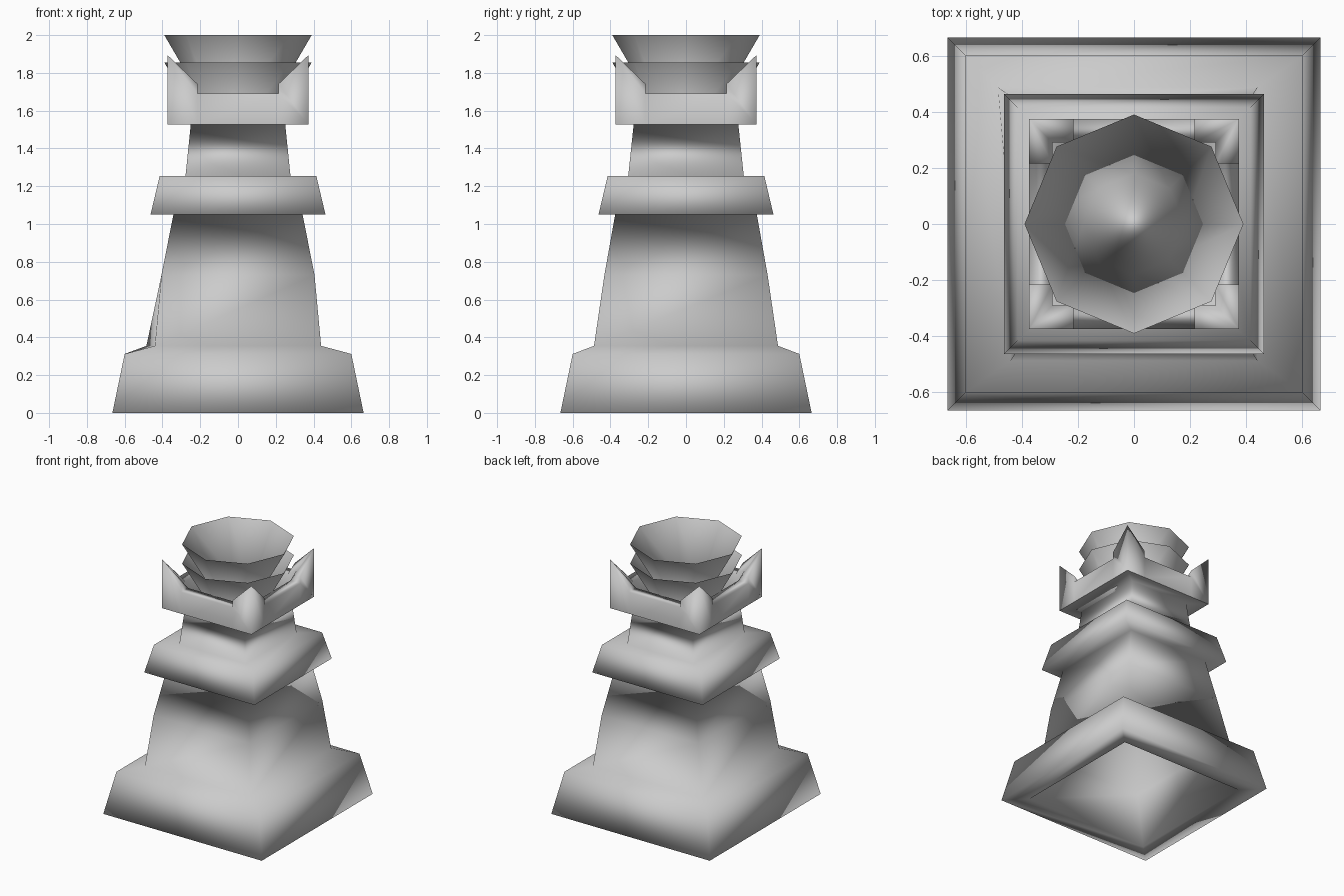
import bpy, bmesh
from math import sin, cos, pi

cube = bpy.data.objects.get("Cube")
if cube:
    bpy.data.objects.remove(cube)

stone = bpy.data.materials.new("grey_stone")
stone.use_nodes = True
grey = (0.6, 0.6, 0.6, 1)
stone.diffuse_color = grey
stone.node_tree.nodes["Principled BSDF"].inputs["Base Color"].default_value = grey


def finish(bm, name):
    bmesh.ops.remove_doubles(bm, verts=bm.verts, dist=0.0005)
    mesh = bpy.data.meshes.new(name)
    for f in bm.faces:
        f.smooth = True
    bm.to_mesh(mesh)
    bm.free()
    mesh.materials.append(stone)
    obj = bpy.data.objects.new(name, mesh)
    bpy.context.collection.objects.link(obj)
    return obj


def loft(bm, rings):
    """Bridge equal rings of points in order."""
    loops = [[bm.verts.new(p) for p in ring] for ring in rings]
    for a, b in zip(loops, loops[1:]):
        for i in range(len(a)):
            j = (i + 1) % len(a)
            bm.faces.new((a[i], a[j], b[j], b[i]))
    return loops


def square(hx, hy, z):
    return [(-hx, -hy, z), (hx, -hy, z), (hx, hy, z), (-hx, hy, z)]


# Tower: hollow foot, tapered shaft, collar, neck and crown underside
profile = [
    (0.30, 0.33, 1.03), (0.42, 0.46, 0.355), (0.525, 0.525, 0),
    (0.665, 0.665, 0), (0.60, 0.60, 0.312), (0.44, 0.487, 0.355),
    (0.405, 0.432, 0.73), (0.342, 0.375, 1.05), (0.463, 0.463, 1.05),
    (0.415, 0.415, 1.253), (0.278, 0.306, 1.253), (0.25, 0.277, 1.527),
    (0.374, 0.374, 1.527)]
bm = bmesh.new()
loops = loft(bm, [square(*p) for p in profile])
loops[5][3].co.x = -0.485          # one flared shaft corner
bm.faces.new(loops[0][::-1])
finish(bm, "tower")

# Crown: four low walls with a pointed block at each corner
bm = bmesh.new()
W, N, T = 0.374, 0.215, 0.29       # outer, notch and inner half widths
BOT, LOW, SHO, TIP = 1.527, 1.69, 1.742, 1.895


def turned(points, k):
    for _ in range(k):
        points = [(-y, x, z) for x, y, z in points]
    return bm.faces.new([bm.verts.new(p) for p in points])


for k in range(4):
    wall = [
        [(-N, -W, BOT), (N, -W, BOT), (N, -W, LOW), (-N, -W, LOW)],
        [(-N, -W, LOW), (N, -W, LOW), (N, -T, LOW), (-N, -T, LOW)],
        [(-N, -T, LOW), (N, -T, LOW), (N, -T, BOT), (-N, -T, BOT)],
        # corner block outer sides
        [(N, -W, BOT), (W, -W, BOT), (W, -W, TIP), (N, -W, SHO), (N, -W, LOW)],
        [(W, -W, BOT), (W, -N, BOT), (W, -N, LOW), (W, -N, SHO), (W, -W, TIP)],
        # sloping top
        [(W, -W, TIP), (T, -T, SHO), (N, -T, LOW), (N, -W, SHO)],
        [(W, -W, TIP), (W, -N, SHO), (T, -N, LOW), (T, -T, SHO)],
        # notch cheeks
        [(N, -W, LOW), (N, -W, SHO), (N, -T, LOW)],
        [(W, -N, LOW), (T, -N, LOW), (W, -N, SHO)],
        # inner sides
        [(N, -T, LOW), (T, -T, SHO), (T, -T, BOT), (N, -T, BOT)],
        [(T, -T, SHO), (T, -N, LOW), (T, -N, BOT), (T, -T, BOT)]]
    for face in wall:
        turned(face, k)
bm.faces.new([bm.verts.new(p) for p in square(T, T, BOT)])
finish(bm, "crown")


# Two stacked eight-sided bowls
def octagon(r, z):
    return [(r * cos(i * pi / 4), r * sin(i * pi / 4), z) for i in range(8)]


for name, top in (("lower_bowl", 1.855), ("upper_bowl", 2.0)):
    bm = bmesh.new()
    loops = loft(bm, [octagon(0.18, top - 0.36), octagon(0.39, top)])
    bm.faces.new([bm.verts.new(v.co) for v in loops[0]])
    finish(bm, name)
